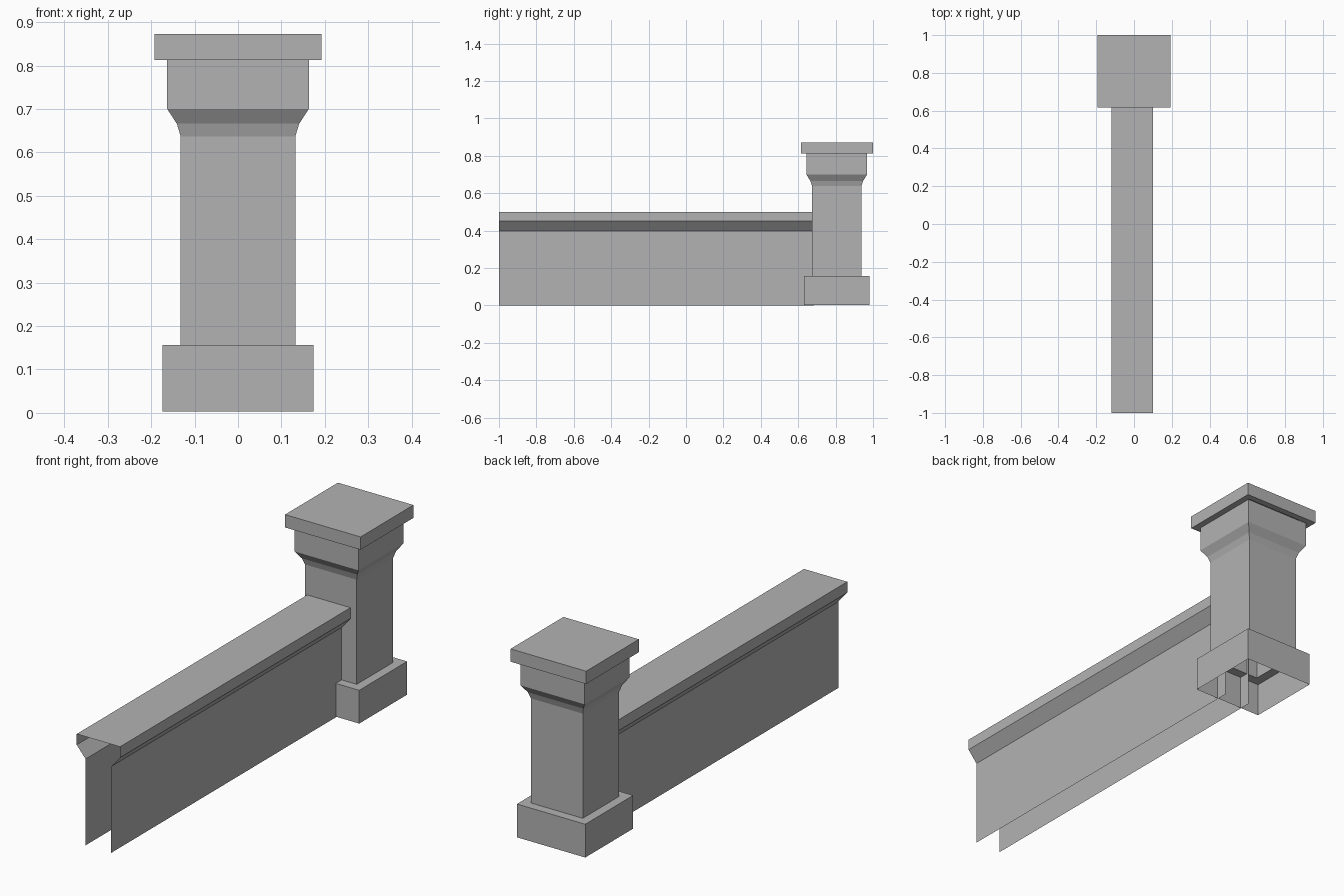
import bpy
import bmesh

cube = bpy.data.objects.get("Cube")
if cube:
    bpy.data.objects.remove(cube, do_unlink=True)

GREY = (0.45, 0.45, 0.45, 1)
stone = bpy.data.materials.new("grey stone")
stone.use_nodes = True
stone.diffuse_color = GREY
stone.node_tree.nodes["Principled BSDF"].inputs["Base Color"].default_value = GREY


def loft(name, sections, closed=False, cap_end=False):
    """Skin a list of matching point sections with flat quads."""
    bm = bmesh.new()
    rows = [[bm.verts.new(p) for p in s] for s in sections]
    count = len(rows[0])
    for a, b in zip(rows, rows[1:]):
        for i in range(count if closed else count - 1):
            j = (i + 1) % count
            bm.faces.new((a[i], a[j], b[j], b[i]))
    if cap_end:
        bm.faces.new(rows[-1])
    mesh = bpy.data.meshes.new(name)
    bm.to_mesh(mesh)
    bm.free()
    mesh.materials.append(stone)
    obj = bpy.data.objects.new(name, mesh)
    bpy.context.collection.objects.link(obj)
    return obj


def square(half, z, cy=0.806):
    return [(sx * half, cy + sy * half, z)
            for sx, sy in ((-1, -1), (1, -1), (1, 1), (-1, 1))]


# Pillar: hollow skin, open underneath, from plinth to flared head
pillar_profile = [(0.174, 0.003), (0.174, 0.156), (0.132, 0.156), (0.132, 0.637),
                  (0.141, 0.666), (0.163, 0.70), (0.163, 0.813)]
loft("pillar", [square(h, z) for h, z in pillar_profile], closed=True)

# Overhanging slab on top of the pillar
cap_profile = [(0.163, 0.813), (0.192, 0.813), (0.192, 0.872)]
loft("pillar_cap", [square(h, z, 0.808) for h, z in cap_profile],
     closed=True, cap_end=True)

# Low wall with a chamfered coping: open shell without ends or bottom
half_profile = [(0.065, 0), (0.065, 0.397), (0.11, 0.45), (0.11, 0.5)]
outline = half_profile + [(-x, z) for x, z in reversed(half_profile)]
loft("low_wall", [[(x - 0.01, y, z) for x, z in outline] for y in (0.685, -1)])
